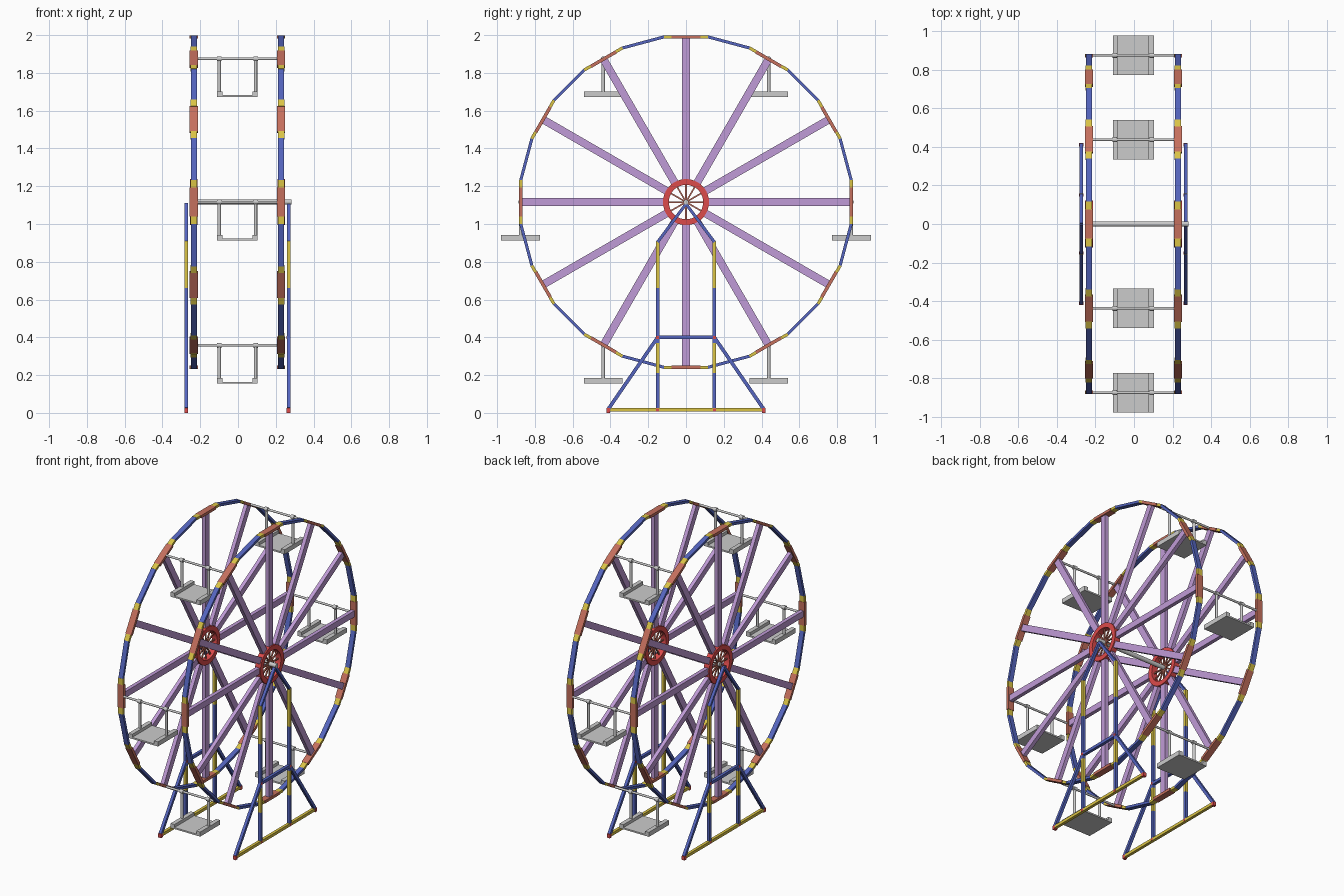
import bpy, bmesh, math
from mathutils import Vector, Matrix

if "Cube" in bpy.data.objects:
    bpy.data.objects.remove(bpy.data.objects["Cube"])

CX, HZ, AP = -0.003, 1.116, 0.875       # wheel centre x, hub height, rim apothem
RV = AP / math.cos(math.radians(7.5))   # rim corner radius


def material(name, rgb):
    m = bpy.data.materials.new(name)
    m.diffuse_color = (*rgb, 1)
    m.use_nodes = True
    m.node_tree.nodes["Principled BSDF"].inputs["Base Color"].default_value = m.diffuse_color
    return m


BLUE = material("blue", (0.09, 0.13, 0.52))
YELLOW = material("yellow", (0.70, 0.55, 0.06))
RED = material("red", (0.56, 0.16, 0.11))
HUB = material("hub_red", (0.72, 0.07, 0.07))
PURPLE = material("purple", (0.53, 0.33, 0.68))


def finish(name, bm, mat=None, smooth=False):
    bmesh.ops.recalc_face_normals(bm, faces=bm.faces)
    me = bpy.data.meshes.new(name)
    bm.to_mesh(me)
    bm.free()
    ob = bpy.data.objects.new(name, me)
    bpy.context.collection.objects.link(ob)
    if mat:
        me.materials.append(mat)
    if smooth:
        bpy.ops.object.select_all(action='DESELECT')
        ob.select_set(True)
        bpy.context.view_layer.objects.active = ob
        bpy.ops.object.shade_smooth_by_angle(angle=math.radians(40))
    return ob


def box(bm, c, s):
    bmesh.ops.create_cube(bm, size=1, matrix=Matrix.Translation(c) @ Matrix.Diagonal((*s, 1)))


def bar(bm, x, p, q, wx, wt):
    """Square bar in a plane of constant x, from (y, z) p to q."""
    p, q = Vector((x, *p)), Vector((x, *q))
    d = q - p
    rot = Matrix.Rotation(math.atan2(d.z, d.y), 4, 'X')
    bmesh.ops.create_cube(bm, size=1, matrix=Matrix.Translation((p + q) / 2) @ rot
                          @ Matrix.Diagonal((wx, d.length, wt, 1)))


def rod(bm, p, q, r, n=12):
    p, q = Vector(p), Vector(q)
    d = q - p
    bmesh.ops.create_cone(bm, cap_ends=True, segments=n, radius1=r, radius2=r, depth=d.length,
                          matrix=Matrix.Translation((p + q) / 2)
                          @ d.to_track_quat('Z', 'Y').to_matrix().to_4x4())


def polar(r, deg, t=0):
    """Point at radius r on the wheel, shifted t along the tangent."""
    a = math.radians(deg)
    return (r * math.cos(a) - t * math.sin(a), HZ + r * math.sin(a) + t * math.cos(a))


def wheel(side, x):
    # rim: 24 sides, alternating blue lengths and red plates with yellow ends
    blue, yellow, red, spokes, thin = (bmesh.new() for _ in range(5))
    for k in range(12):
        a = k * 30
        bar(blue, x, polar(RV, a + 7.5), polar(RV, a + 22.5), 0.032, 0.016)
        bar(red, x, polar(AP - 0.001, a, -0.077), polar(AP - 0.001, a, 0.077), 0.043, 0.018)
        for s in (-1, 1):
            bar(yellow, x, polar(AP, a, s * 0.076), polar(AP, a, s * 0.117), 0.034, 0.0165)
        bar(spokes, x, polar(0.105, a), polar(AP - 0.008, a), 0.025, 0.041)
        bar(thin, x, polar(0.0, a), polar(0.1, a), 0.008, 0.008)
    finish(side + "_rim", blue, BLUE)
    finish(side + "_rim_bands", yellow, YELLOW)
    finish(side + "_rim_plates", red, RED)
    finish(side + "_spokes", spokes, PURPLE)
    finish(side + "_hub_spokes", thin, RED)

    # hub ring, a lathed rectangle
    bm = bmesh.new()
    prof = [bm.verts.new((x + dx, 0, HZ + r)) for dx, r in
            ((-0.02, 0.091), (-0.02, 0.122), (0.02, 0.122), (0.02, 0.091))]
    edges = [bm.edges.new((prof[i], prof[(i + 1) % 4])) for i in range(4)]
    bmesh.ops.spin(bm, geom=prof + edges, cent=(x, 0, HZ), axis=(1, 0, 0),
                   angle=math.tau, steps=36)
    bmesh.ops.remove_doubles(bm, verts=bm.verts, dist=1e-5)
    finish(side + "_hub_ring", bm, HUB, True)


def stand(side, x):
    blue, yellow, red = (bmesh.new() for _ in range(3))
    w = 0.019
    bar(yellow, x, (-0.41, 0.016), (0.41, 0.016), w, w)
    bar(blue, x, (-0.15, 0.40), (0.15, 0.40), w, w)
    for s in (-1, 1):
        y = s * 0.15
        # upright in alternating bands
        for bm, z0, z1 in ((blue, 0.025, 0.21), (yellow, 0.21, 0.37),
                           (blue, 0.37, 0.66), (yellow, 0.66, 0.91)):
            bar(bm, x, (y, z0), (y, z1), w, w)
        bar(blue, x, (y, 0.905), (0, HZ - 0.01), w, 0.016)
        bar(blue, x, (y, 0.40), (s * 0.41, 0.022), w, w)
        # foot and joint caps
        box(red, (x, s * 0.412, 0.0125), (0.021, 0.018, 0.025))
        for z in (0.016, 0.40):
            box(red, (x, y, z), (0.021, 0.016, 0.016))
    finish(side + "_stand_legs", blue, BLUE)
    finish(side + "_stand_bands", yellow, YELLOW)
    finish(side + "_stand_joints", red, HUB)


def seat(i, deg):
    y, z = polar(0.876, deg)
    # cross rod with hangers and sleeves
    bm = bmesh.new()
    rod(bm, (CX - 0.232, y, z), (CX + 0.232, y, z), 0.007)
    for s in (-1, 1):
        x = CX + s * 0.096
        rod(bm, (x, y, z), (x, y, z - 0.18), 0.009)
        rod(bm, (x - 0.012, y, z), (x + 0.012, y, z), 0.013)
    finish(f"seat_hanger_{i}", bm, None, True)
    # flat seat with two raised side rails
    bm = bmesh.new()
    box(bm, (CX, y, z - 0.198), (0.214, 0.206, 0.010))
    for s in (-1, 1):
        box(bm, (CX + s * 0.093, y, z - 0.185), (0.028, 0.206, 0.024))
    finish(f"seat_{i}", bm)


for side, s in (("left", -1), ("right", 1)):
    wheel(side, CX + s * 0.231)
    stand(side, CX + s * 0.271)

for i in range(6):
    seat(i + 1, i * 60)

# main axle
bm = bmesh.new()
rod(bm, (-0.25, 0, HZ), (0.282, 0, HZ), 0.014, 16)
finish("axle", bm, None, True)
